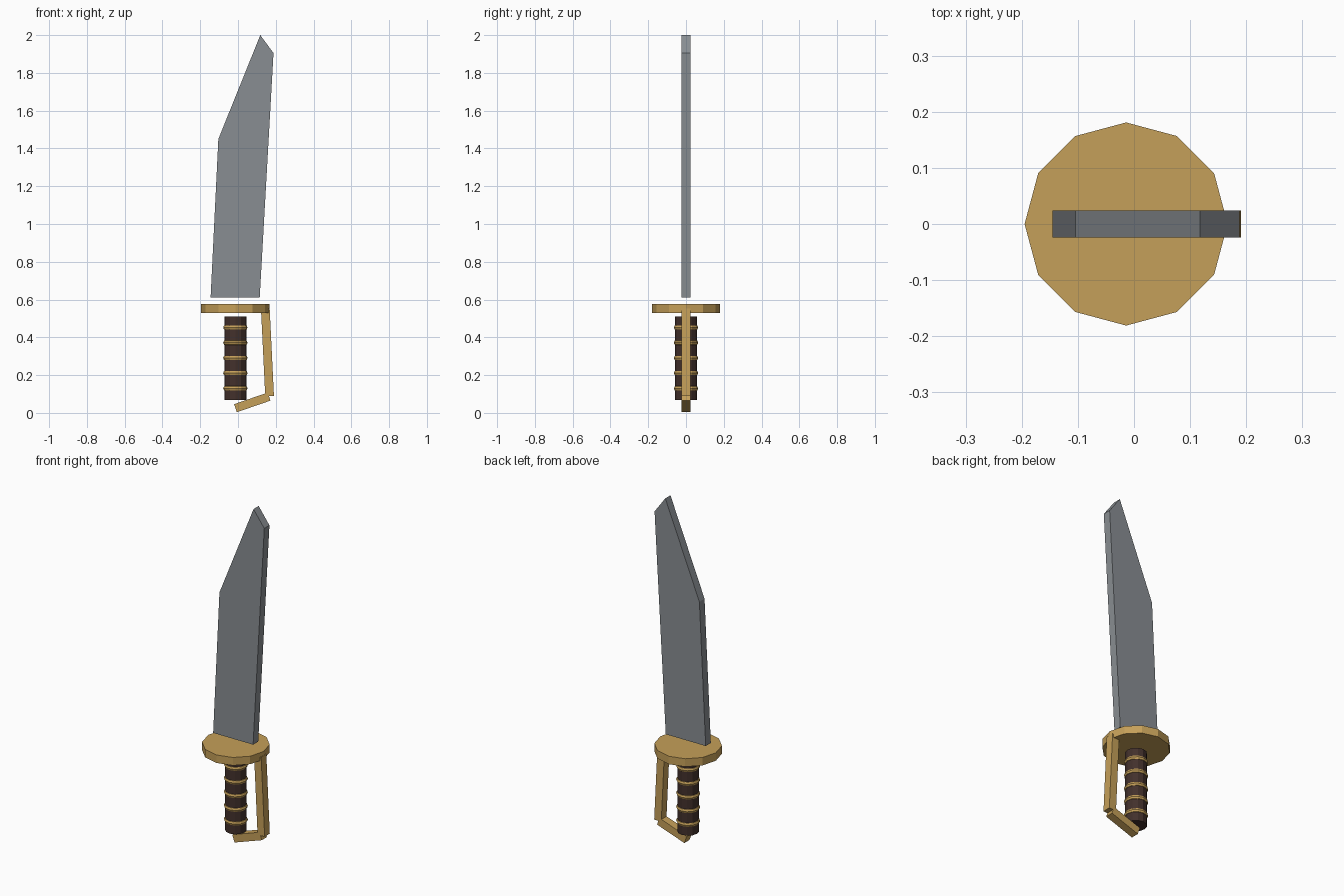
import bpy, bmesh
from math import radians

if "Cube" in bpy.data.objects:
    bpy.data.objects.remove(bpy.data.objects["Cube"])


def material(name, rgb):
    m = bpy.data.materials.new(name)
    m.diffuse_color = (*rgb, 1)
    m.use_nodes = True
    m.node_tree.nodes["Principled BSDF"].inputs["Base Color"].default_value = m.diffuse_color
    return m


BRASS = material("brass", (0.56, 0.35, 0.10))
LEATHER = material("dark_leather", (0.055, 0.03, 0.025))
STEEL = material("steel", (0.25, 0.27, 0.29))
AXIS_X = -0.014   # centre line of grip and guard


def finish(name, mat):
    ob = bpy.context.object
    ob.name = name
    ob.data.materials.append(mat)
    return ob


def cylinder(name, radius, z0, z1, mat):
    bpy.ops.mesh.primitive_cylinder_add(vertices=12, radius=radius, depth=z1 - z0,
                                        location=(AXIS_X, 0, (z0 + z1) / 2))
    # corners lie on the x and y axes
    return finish(name, mat)


def bar(name, x, z, width, length, angle, mat):
    bpy.ops.mesh.primitive_cube_add(size=1, location=(x, 0, z),
                                    rotation=(0, radians(angle), 0))
    bpy.context.object.scale = (width, 0.048, length)
    return finish(name, mat)


# Blade: clipped profile extruded to an even thickness
profile = [(-0.145, 0.612), (0.115, 0.612), (0.188, 1.905), (0.118, 2.0), (-0.104, 1.45)]
bm = bmesh.new()
face = bm.faces.new([bm.verts.new((x, -0.024, z)) for x, z in profile])
ext = bmesh.ops.extrude_face_region(bm, geom=[face])
bmesh.ops.translate(bm, vec=(0, 0.048, 0),
                    verts=[v for v in ext["geom"] if isinstance(v, bmesh.types.BMVert)])
bmesh.ops.recalc_face_normals(bm, faces=bm.faces)
mesh = bpy.data.meshes.new("blade")
bm.to_mesh(mesh)
bm.free()
mesh.materials.append(STEEL)
bpy.context.collection.objects.link(bpy.data.objects.new("blade", mesh))

# Round hand guard and grip
cylinder("hand_guard", 0.181, 0.53, 0.577, BRASS)
cylinder("grip", 0.058, 0.067, 0.51, LEATHER)

# Rings wrapped around the grip
for i in range(5):
    bpy.ops.mesh.primitive_torus_add(location=(AXIS_X, 0, 0.13 + 0.0805 * i),
                                     major_segments=12, minor_segments=8,
                                     major_radius=0.05, minor_radius=0.0145)
    finish(f"grip_ring_{i + 1}", BRASS)

# Knuckle bow: upright bar and the sloping foot under the grip
bar("knuckle_bar", 0.156, 0.32, 0.046, 0.462, -2.8 + 180, BRASS)
bar("knuckle_foot", 0.0755, 0.0555, 0.045, 0.188, 71, BRASS)
